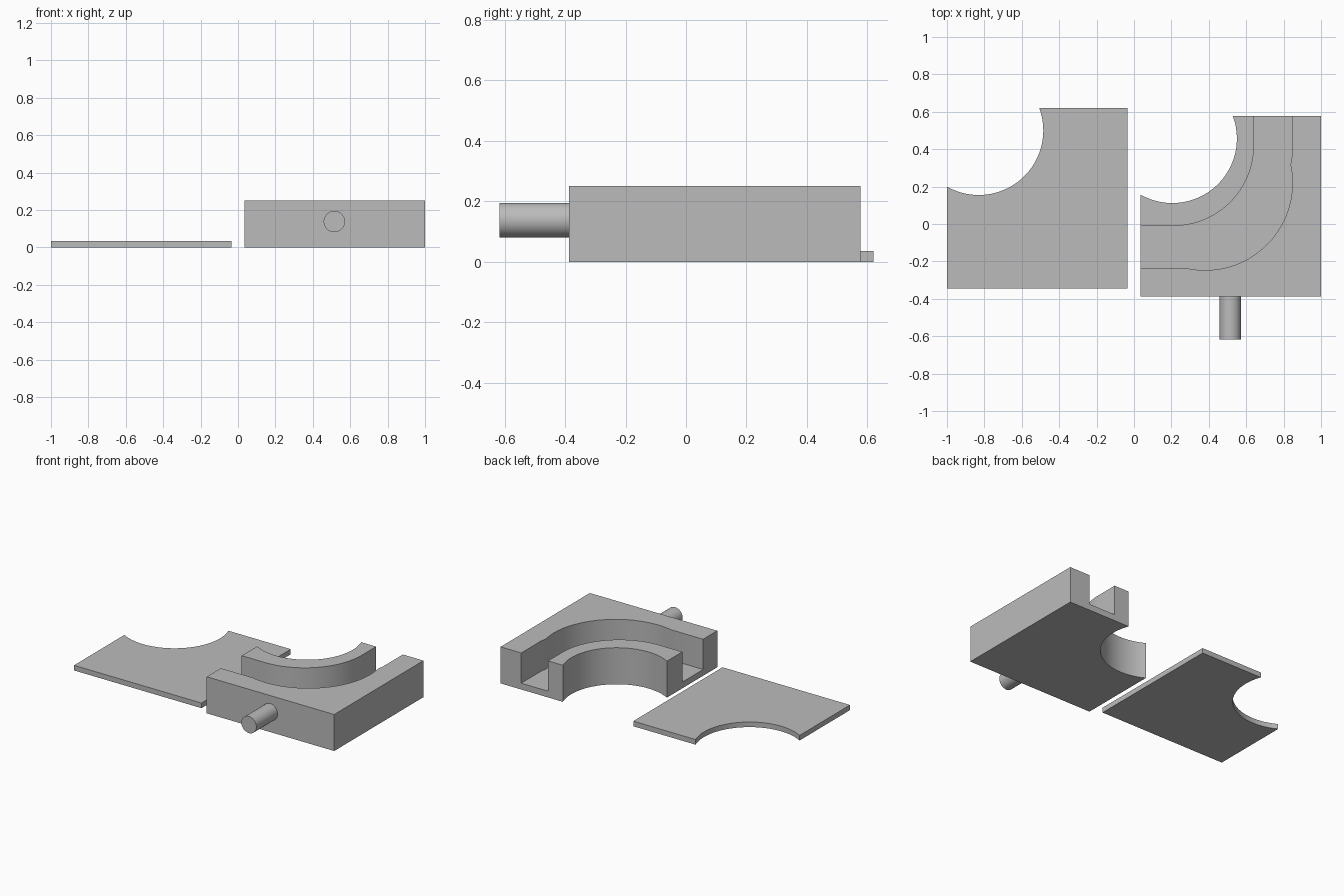
import bpy, bmesh
from math import sin, cos, radians, pi

cube = bpy.data.objects.get("Cube")
if cube:
    bpy.data.objects.remove(cube, do_unlink=True)

grey = bpy.data.materials.new("plain grey")
grey.use_nodes = True
GREY = (0.5, 0.5, 0.5, 1)
grey.diffuse_color = GREY
grey.node_tree.nodes["Principled BSDF"].inputs["Base Color"].default_value = GREY


def arc(cx, cy, r, start, end, steps=40):
    """Points along an arc, angles in degrees."""
    angles = [radians(start + (end - start) * i / steps) for i in range(steps + 1)]
    return [(cx + r * cos(a), cy + r * sin(a)) for a in angles]


def prism(name, outline, z0, z1):
    """Extrude a closed plan outline between two heights."""
    bm = bmesh.new()
    face = bm.faces.new([bm.verts.new((x, y, z0)) for x, y in outline])
    top = bmesh.ops.extrude_face_region(bm, geom=[face])["geom"]
    bmesh.ops.translate(bm, vec=(0, 0, z1 - z0),
                        verts=[v for v in top if isinstance(v, bmesh.types.BMVert)])
    bmesh.ops.recalc_face_normals(bm, faces=bm.faces)
    mesh = bpy.data.meshes.new(name)
    bm.to_mesh(mesh)
    bm.free()
    mesh.materials.append(grey)
    obj = bpy.data.objects.new(name, mesh)
    bpy.context.collection.objects.link(obj)
    return obj


def smooth(obj):
    bpy.ops.object.select_all(action='DESELECT')
    obj.select_set(True)
    bpy.context.view_layer.objects.active = obj
    bpy.ops.object.shade_smooth_by_angle(angle=radians(30))


def notched_outline(x0, y0, size):
    """Square plan with a round bite out of its back right corner."""
    cx, cy, r = x0 + 0.17, y0 + 0.845, 0.345
    x1, y1 = x0 + size, y0 + size
    dx = (r * r - (y1 - cy) ** 2) ** 0.5
    dy = (r * r - (x0 - cx) ** 2) ** 0.5
    from math import atan2, degrees
    bite = arc(cx, cy, r, degrees(atan2(y1 - cy, dx)), degrees(atan2(-dy, x0 - cx)))
    return [(x0, y0), (x1, y0), (x1, y1)] + bite


# Flat cover plate
smooth(prism("cover_plate", notched_outline(-1.0, -0.345, 0.965), 0, 0.035))

# Housing block with a curved channel open at both ends
housing = prism("housing", notched_outline(0.035, -0.388, 0.965), 0, 0.25)
outer_wall = [(-0.1, -0.235)] + arc(0.38, 0.22, 0.467, -103, 12) + [(0.844, 0.36), (0.844, 0.8)]
inner_wall = [(0.641, 0.8)] + arc(0.211, 0.42, 0.43, 0, -90) + [(-0.1, -0.01)]
cutter = prism("channel_cutter", outer_wall + inner_wall, 0.043, 0.5)
cutter.hide_render = True

cut = housing.modifiers.new("channel", 'BOOLEAN')
cut.operation = 'DIFFERENCE'
cut.solver = 'EXACT'
cut.object = cutter
bpy.context.view_layer.objects.active = housing
bpy.ops.object.modifier_apply(modifier=cut.name)
bpy.data.objects.remove(cutter, do_unlink=True)
smooth(housing)

# Round pin on the front
bpy.ops.mesh.primitive_cylinder_add(vertices=48, radius=0.057, depth=0.23,
                                    location=(0.515, -0.503, 0.138), rotation=(pi / 2, 0, 0))
pin = bpy.context.object
pin.name = "front_pin"
pin.data.materials.append(grey)
smooth(pin)
